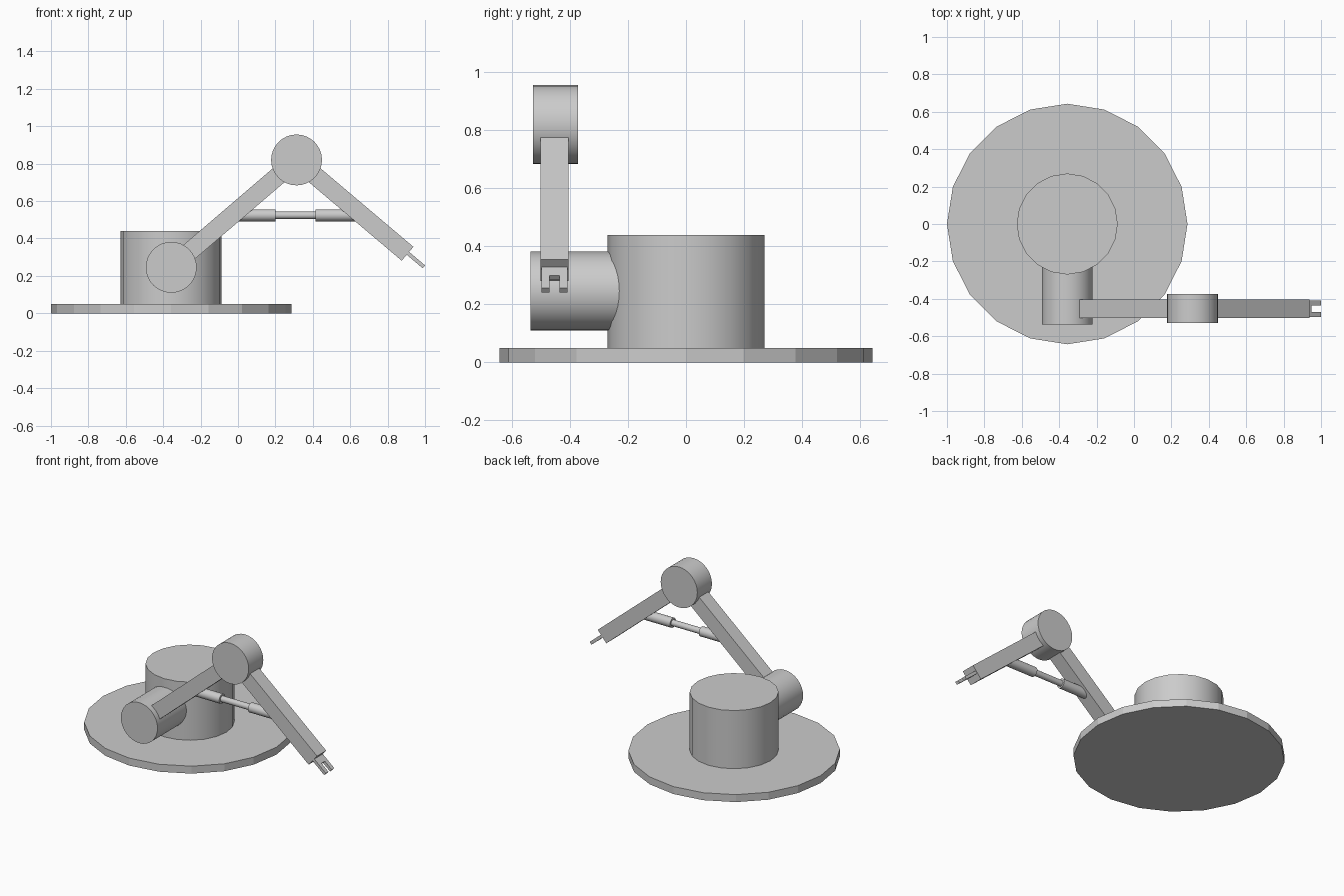
import bpy, bmesh
from math import radians, cos, sin
from mathutils import Vector

if "Cube" in bpy.data.objects:
    bpy.data.objects.remove(bpy.data.objects["Cube"])

ARM_Y = -0.453
A = radians(40.2)


def cylinder(name, start, end, radius, sides):
    a, b = Vector(start), Vector(end)
    d = b - a
    bpy.ops.mesh.primitive_cylinder_add(
        vertices=sides, radius=radius, depth=d.length, location=(a + b) / 2,
        rotation=d.to_track_quat('Z', 'Y').to_euler())
    ob = bpy.context.object
    ob.name = name
    bpy.ops.object.shade_smooth_by_angle(angle=radians(30))
    return ob


def bar(name, start, end, width, thick):
    """Box running from start to end in an XZ plane; width is along y."""
    a, b = Vector(start), Vector(end)
    d = b - a
    bpy.ops.mesh.primitive_cube_add(size=1, location=(a + b) / 2)
    ob = bpy.context.object
    ob.name = name
    ob.scale = (d.length, width, thick)
    ob.rotation_euler = d.to_track_quat('X', 'Z').to_euler()
    return ob


# Base plate and turret
BX = -0.357
base = cylinder("base_plate", (BX, 0, 0), (BX, 0, 0.05), 0.643, 20)
for p in base.data.polygons:
    p.use_smooth = False
cylinder("turret", (BX, 0, 0.05), (BX, 0, 0.44), 0.27, 20)

# Joints
shoulder = Vector((BX, ARM_Y, 0.246))
elbow = Vector((0.313, ARM_Y, 0.82))
cylinder("shoulder_joint", (BX, -0.537, 0.246), (BX, -0.2, 0.246), 0.136, 32)
cylinder("elbow_joint", (0.313, -0.528, 0.82), (0.313, -0.373, 0.82), 0.136, 32)

# Arms
along = Vector((cos(A), 0, -sin(A)))
wrist = elbow + along * 0.777
bar("upper_arm", shoulder, elbow, 0.097, 0.097)
bar("forearm", elbow, wrist, 0.097, 0.097)

# Piston between the arms
PZ = 0.524
cylinder("piston_sleeve_left", (-0.03, ARM_Y, PZ), (0.2, ARM_Y, PZ), 0.032, 32)
cylinder("piston_rod", (0.19, ARM_Y, PZ), (0.425, ARM_Y, PZ), 0.02, 32)
cylinder("piston_sleeve_right", (0.414, ARM_Y, PZ), (0.655, ARM_Y, PZ), 0.032, 32)

# Forked gripper: U-shaped plate extruded as one piece
L, S, W, G, T = 0.112, 0.045, 0.045, 0.0175, 0.02
outline = [(-0.02, -W), (L, -W), (L, -G), (S, -G), (S, G), (L, G), (L, W), (-0.02, W)]
bm = bmesh.new()
face = bm.faces.new([bm.verts.new((x, y, -T / 2)) for x, y in outline])
ext = bmesh.ops.extrude_face_region(bm, geom=[face])
bmesh.ops.translate(bm, vec=(0, 0, T),
                    verts=[v for v in ext["geom"] if isinstance(v, bmesh.types.BMVert)])
bmesh.ops.recalc_face_normals(bm, faces=bm.faces)
mesh = bpy.data.meshes.new("gripper")
bm.to_mesh(mesh)
bm.free()
gripper = bpy.data.objects.new("gripper", mesh)
gripper.location = wrist + Vector((sin(A), 0, cos(A))) * 0.003
gripper.rotation_euler = (0, A, 0)
bpy.context.collection.objects.link(gripper)
